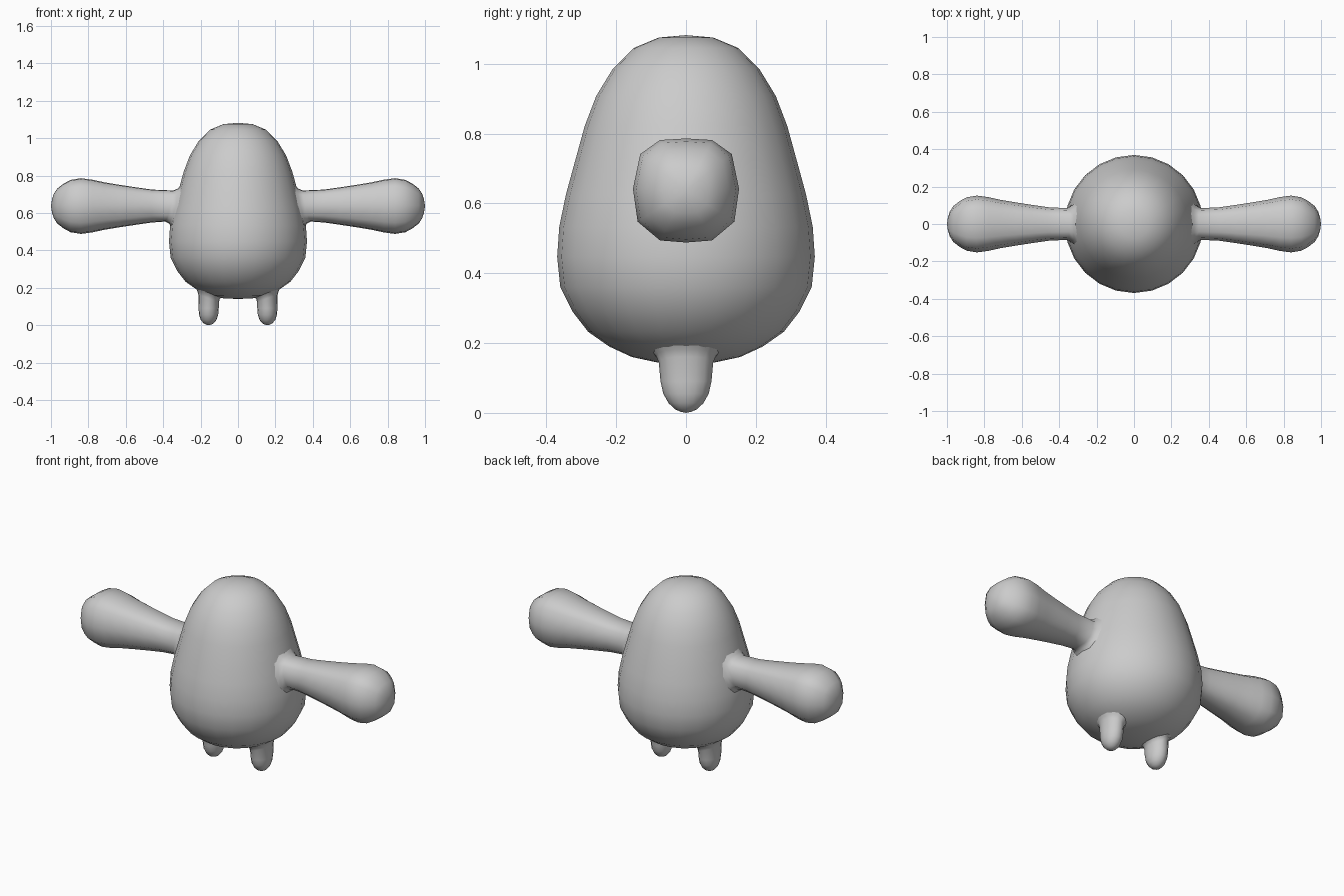
import bpy, bmesh
from math import cos, sin, pi, sqrt

if "Cube" in bpy.data.objects:
    bpy.data.objects.remove(bpy.data.objects["Cube"])

# Egg-shaped body outline as (radius, height), top to bottom
PROFILE = [(0.078, 1.075), (0.15, 1.045), (0.21, 0.985), (0.257, 0.908),
           (0.29, 0.822), (0.32, 0.713), (0.344, 0.625), (0.363, 0.533),
           (0.369, 0.447), (0.36, 0.36), (0.325, 0.29), (0.28, 0.232),
           (0.22, 0.19), (0.155, 0.16), (0.08, 0.144)]


def lerp_table(v, table):
    table = sorted(table)
    for (a, fa), (b, fb) in zip(table, table[1:]):
        if v <= b:
            return fa + (fb - fa) * (v - a) / (b - a)
    return table[-1][1]


def body_radius(z):
    return lerp_table(z, [(h, r) for r, h in PROFILE])


def body_underside(r):
    return lerp_table(r, PROFILE[8:] + [(0, 0.14)])


def loft(name, rings, tips, mirror=False):
    """Skin a list of rings; tips gives (start, end) poles or None for open."""
    bm = bmesh.new()
    loops = [[bm.verts.new(p) for p in ring] for ring in rings]
    n = len(loops[0])
    for a, b in zip(loops, loops[1:]):
        for i in range(n):
            j = (i + 1) % n
            bm.faces.new((a[i], a[j], b[j], b[i]))
    for loop, tip in ((loops[0], tips[0]), (loops[-1], tips[1])):
        if tip:
            pole = bm.verts.new(tip)
            for i in range(n):
                bm.faces.new((loop[i], loop[(i + 1) % n], pole))
        else:
            bm.faces.new(loop)
    bmesh.ops.recalc_face_normals(bm, faces=bm.faces)
    if not tips[0]:
        # open the hidden root end
        bmesh.ops.delete(bm, geom=[f for f in bm.faces if len(f.verts) == n],
                         context='FACES_ONLY')
    for f in bm.faces:
        f.smooth = True
    mesh = bpy.data.meshes.new(name)
    bm.to_mesh(mesh)
    bm.free()
    obj = bpy.data.objects.new(name, mesh)
    bpy.context.collection.objects.link(obj)
    if mirror:
        obj.modifiers.new("mirror", 'MIRROR')
    return obj


def circle(n):
    return [(cos(2 * pi * i / n), sin(2 * pi * i / n)) for i in range(n)]


# Body
loft("body", [[(r * c, r * s, z) for c, s in circle(24)] for r, z in PROFILE],
     ((0, 0, 1.082), (0, 0, 0.14)))

# Arms: squarish 12-sided clubs whose root flares onto the body
half = [(0, 1), (0.5, 0.97), (0.88, 0.7), (1.02, 0.03), (0.93, -0.6),
        (0.5, -0.96), (0, -1)]
section = half + [(-y, z) for y, z in half[-2:0:-1]]
AZ = 0.637


def arm_root(r, lift):
    ring = []
    for y, z in section:
        y, z = r * y, AZ + r * z
        ring.append((sqrt(body_radius(z) ** 2 - y * y) + lift, y, z))
    return ring


arm = [arm_root(0.112, -0.006), arm_root(0.093, 0.008), arm_root(0.083, 0.03)]
for x, r in [(0.46, 0.088), (0.545, 0.1), (0.63, 0.113), (0.715, 0.127),
             (0.78, 0.141), (0.84, 0.149), (0.895, 0.14), (0.932, 0.12),
             (0.966, 0.094), (0.985, 0.065), (0.995, 0.033)]:
    arm.append([(x, r * y, AZ + r * z) for y, z in section])
loft("arms", arm, (None, (1.0, 0, AZ)), mirror=True)

# Legs: short oval stubs flaring onto the underside
LX = 0.157


def leg_root(rx, ry, drop):
    ring = []
    for c, s in circle(16):
        x, y = LX + rx * c, ry * s
        ring.append((x, y, body_underside(sqrt(x * x + y * y)) - drop))
    return ring


leg = [leg_root(0.072, 0.1, -0.006), leg_root(0.06, 0.086, 0.007),
       leg_root(0.055, 0.078, 0.025)]
for z, rx, ry in [(0.09, 0.054, 0.073), (0.055, 0.051, 0.065),
                  (0.028, 0.042, 0.05), (0.01, 0.027, 0.031),
                  (0.003, 0.013, 0.015)]:
    leg.append([(LX + rx * c, ry * s, z) for c, s in circle(16)])
loft("legs", leg, (None, (LX, 0, 0)), mirror=True)
